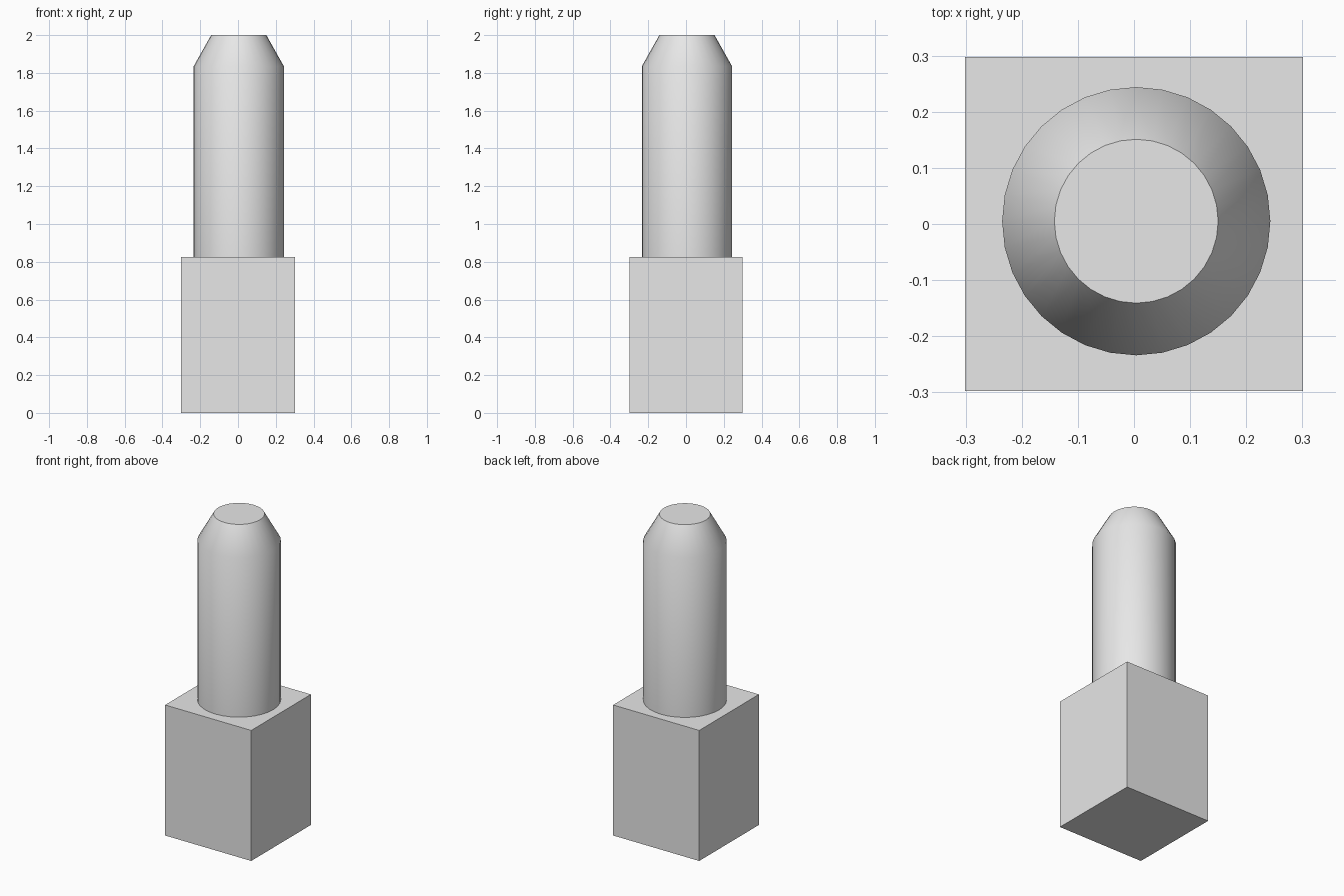
import bpy
import bmesh
import math
from mathutils import Matrix

cube = bpy.data.objects.get("Cube")
if cube:
    bpy.data.objects.remove(cube, do_unlink=True)

grey = bpy.data.materials.new("light grey")
grey.use_nodes = True
grey.diffuse_color = (0.8, 0.8, 0.8, 1)
grey.node_tree.nodes["Principled BSDF"].inputs["Base Color"].default_value = (0.8, 0.8, 0.8, 1)

BASE_HEIGHT = 0.825
SIDES = 32


def add_object(name, bm):
    bmesh.ops.recalc_face_normals(bm, faces=bm.faces)
    mesh = bpy.data.meshes.new(name)
    bm.to_mesh(mesh)
    bm.free()
    mesh.materials.append(grey)
    obj = bpy.data.objects.new(name, mesh)
    bpy.context.collection.objects.link(obj)
    return obj


# Square block
bm = bmesh.new()
bmesh.ops.create_cube(bm, size=1, matrix=Matrix.Translation((0, 0, BASE_HEIGHT / 2))
                      @ Matrix.Diagonal((0.602, 0.596, BASE_HEIGHT, 1)))
add_object("base_block", bm)

# Round pin with a tapered tip, as stacked rings of (radius, height)
bm = bmesh.new()
rings = []
for radius, z in ((0.239, BASE_HEIGHT), (0.239, 1.835), (0.146, 2.0)):
    angles = [2 * math.pi * i / SIDES for i in range(SIDES)]
    rings.append([bm.verts.new((radius * math.sin(a), radius * math.cos(a), z)) for a in angles])
for low, high in zip(rings, rings[1:]):
    for i in range(SIDES):
        j = (i + 1) % SIDES
        bm.faces.new((low[i], low[j], high[j], high[i]))
bm.faces.new(rings[0])
bm.faces.new(rings[-1])
pin = add_object("tapered_pin", bm)
pin.location = (0.004, 0.005, 0)

# Smooth the round sides, keep the flat end sharp
bpy.ops.object.select_all(action='DESELECT')
pin.select_set(True)
bpy.context.view_layer.objects.active = pin
bpy.ops.object.shade_smooth_by_angle(angle=math.radians(35))
